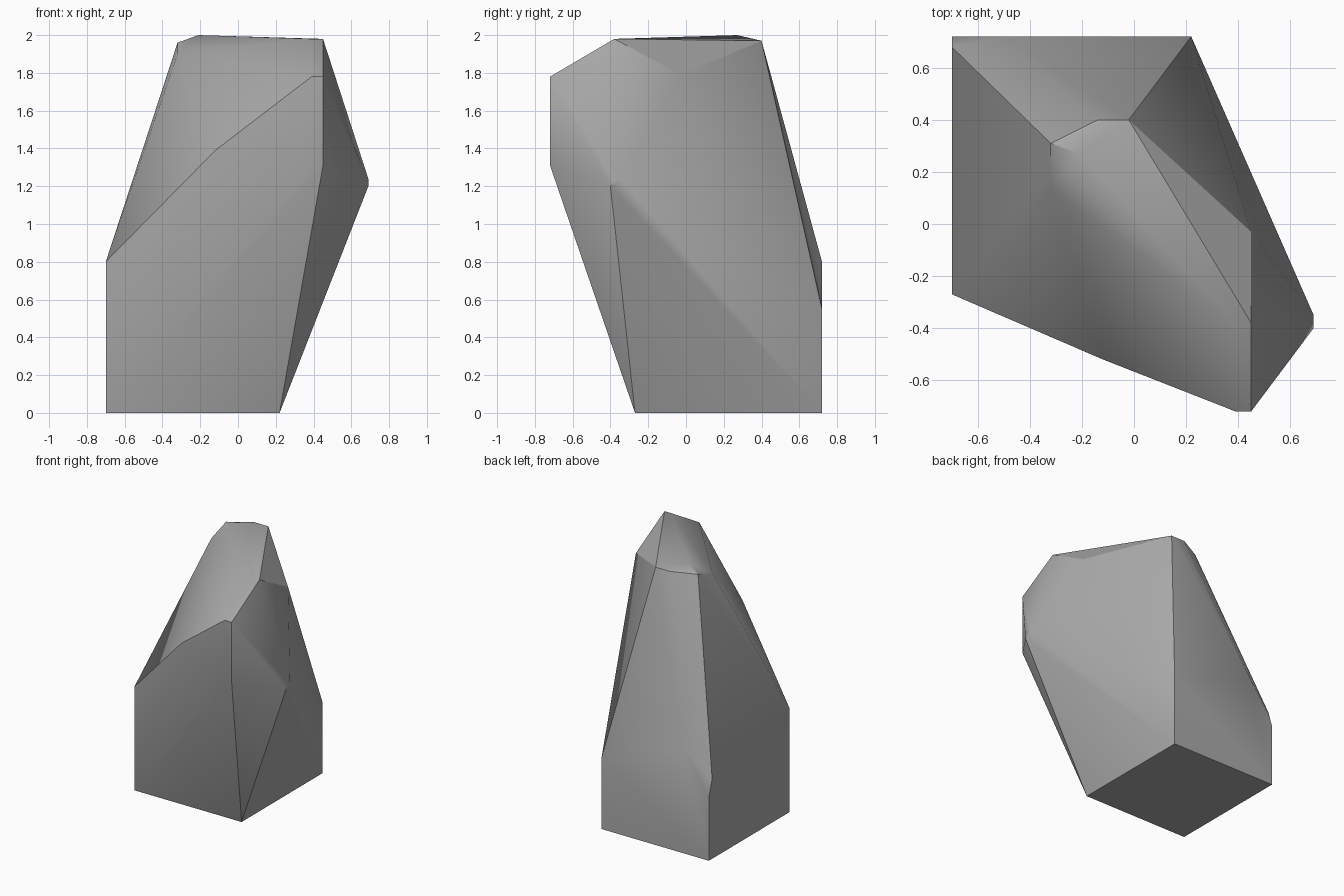
import bpy
import bmesh
import math

default_cube = bpy.data.objects.get("Cube")
if default_cube:
    bpy.data.objects.remove(default_cube, do_unlink=True)

LEFT, RIGHT = -0.70, 0.22      # sides of the square foot
FRONT, BACK = -0.27, 0.72
NOSE = -0.72                   # foremost overhanging face


def make_material(name, colour):
    material = bpy.data.materials.new(name)
    material.use_nodes = True
    material.diffuse_color = colour
    shader = material.node_tree.nodes["Principled BSDF"]
    shader.inputs["Base Color"].default_value = colour
    shader.inputs["Roughness"].default_value = 0.9
    return material


def make_hull(name, points, material):
    """Wrap a tight skin around the corner points of a boulder."""
    mesh = bpy.data.meshes.new(name)
    bm = bmesh.new()
    for point in points:
        bm.verts.new(point)
    hull = bmesh.ops.convex_hull(bm, input=bm.verts[:])
    loose = {v for v in hull["geom_interior"] + hull["geom_unused"]
             if isinstance(v, bmesh.types.BMVert)}
    bmesh.ops.delete(bm, geom=list(loose), context="VERTS")
    # merge coplanar triangles into clean facets
    bmesh.ops.dissolve_limit(bm, angle_limit=math.radians(1),
                             verts=bm.verts[:], edges=bm.edges[:])
    bmesh.ops.recalc_face_normals(bm, faces=bm.faces[:])
    bm.to_mesh(mesh)
    bm.free()
    mesh.materials.append(material)
    obj = bpy.data.objects.new(name, mesh)
    bpy.context.collection.objects.link(obj)
    return obj


# Square foot and the tops of its upright walls
foot = [(x, y, 0) for x in (LEFT, RIGHT) for y in (FRONT, BACK)]
walls = [
    (LEFT, FRONT, 0.80),
    (RIGHT, BACK, 0.55),
    (LEFT, BACK, 0.49),
    (LEFT, 0.68, 0.62),
    (-0.50, BACK, 0.80),
]

# Overhanging nose and its side corner
nose = [(x, NOSE, z) for x in (0.39, 0.45) for z in (1.31, 1.78)]
shoulder = [
    (-0.12, -0.52, 1.39),
    (0.69, -0.40, 1.20),
    (0.69, -0.35, 1.24),
    (0.45, -0.03, 1.79),
]

# Narrow sloping crown
crown = [
    (0.39, -0.38, 1.98),
    (0.45, -0.38, 1.98),
    (-0.02, 0.40, 1.97),
    (-0.14, 0.40, 1.97),
    (-0.21, 0.27, 2.00),
    (-0.32, 0.31, 1.96),
    (-0.32, 0.13, 1.90),
]

stone = make_material("grey stone", (0.4, 0.4, 0.4, 1))
rock = make_hull("rock", foot + walls + nose + shoulder + crown, stone)

# Soften shallow facets while keeping the strong edges crisp
bpy.ops.object.select_all(action="DESELECT")
rock.select_set(True)
bpy.context.view_layer.objects.active = rock
bpy.ops.object.shade_smooth_by_angle(angle=math.radians(30))
